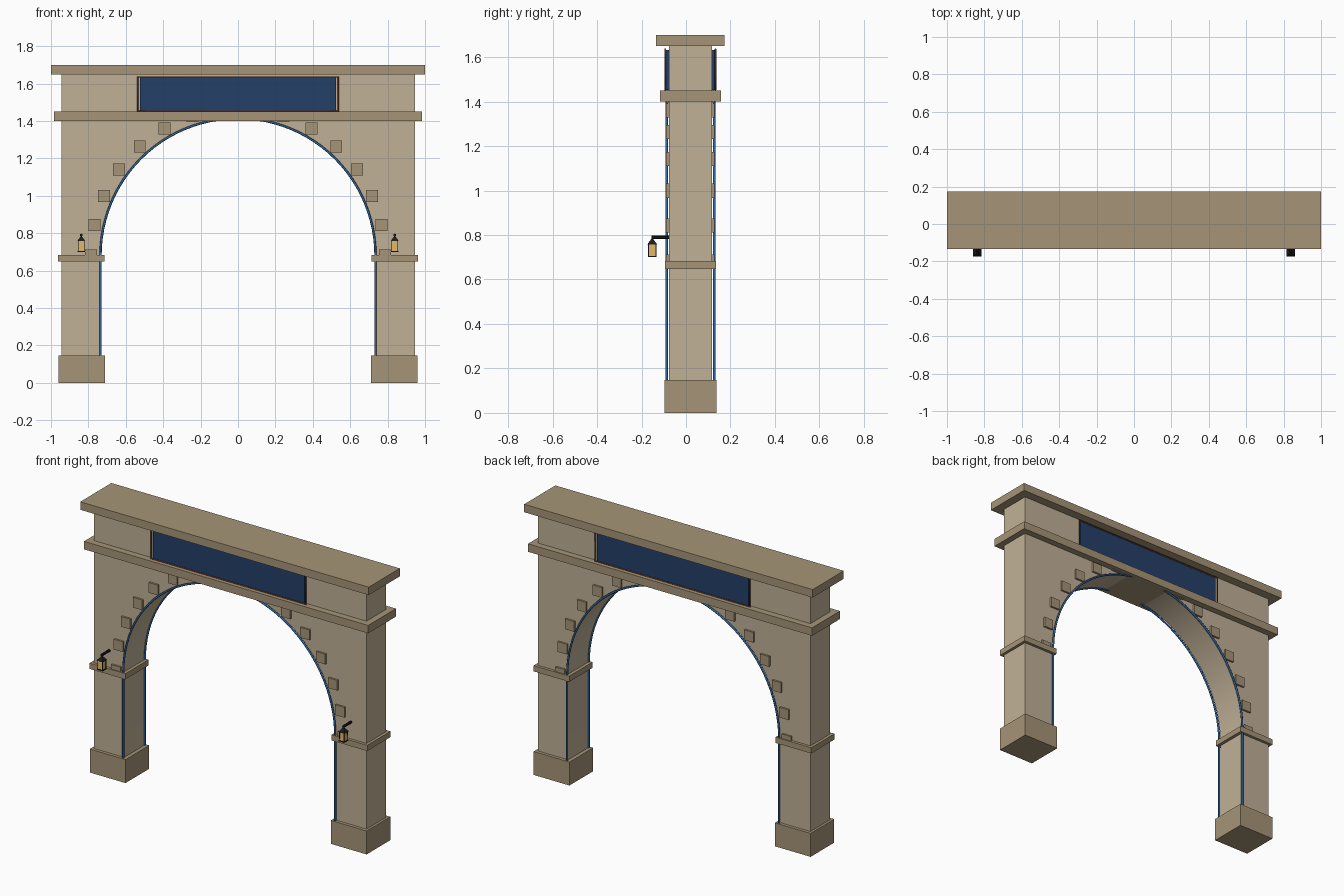
import bpy, bmesh, math
from mathutils import Vector

if "Cube" in bpy.data.objects:
    bpy.data.objects.remove(bpy.data.objects["Cube"])

CY = 0.02                 # depth centre of the masonry
SPRING, R = 0.68, 0.735   # arch springing height and radius
HALF = 0.097              # half depth of the wall


def material(name, rgb):
    m = bpy.data.materials.new(name)
    m.diffuse_color = (*rgb, 1)
    m.use_nodes = True
    m.node_tree.nodes["Principled BSDF"].inputs["Base Color"].default_value = m.diffuse_color
    return m


STONE = material("stone", (0.53, 0.44, 0.31))
TRIM = material("trim_stone", (0.38, 0.30, 0.185))
NAVY = material("navy", (0.018, 0.05, 0.14))
BLUE = material("blue_trim", (0.03, 0.13, 0.33))
RED = material("red_frame", (0.27, 0.06, 0.03))
DARK = material("dark_metal", (0.012, 0.012, 0.012))
GLASS = material("amber_glass", (0.75, 0.47, 0.14))


def finish(name, bm, mat):
    bmesh.ops.recalc_face_normals(bm, faces=bm.faces)
    me = bpy.data.meshes.new(name)
    bm.to_mesh(me)
    bm.free()
    ob = bpy.data.objects.new(name, me)
    bpy.context.collection.objects.link(ob)
    me.materials.append(mat)
    return ob


def box(name, x, y, z, mat):
    """Box from (min, max) pairs."""
    bm = bmesh.new()
    bmesh.ops.create_cube(bm, size=1)
    for v in bm.verts:
        v.co = Vector([(a + b) / 2 + c * (b - a)
                       for (a, b), c in zip((x, y, z), v.co)])
    return finish(name, bm, mat)


def cone(name, loc, r1, r2, h, sides, mat, axis='Z'):
    bm = bmesh.new()
    bmesh.ops.create_cone(bm, cap_ends=True, segments=sides,
                          radius1=r1, radius2=r2, depth=h)
    ob = finish(name, bm, mat)
    ob.location = loc
    if axis == 'Y':
        ob.rotation_euler.x = math.pi / 2
    elif sides == 4:
        ob.rotation_euler.z = math.pi / 4
    return ob


def tube(name, pts, radius, mat, cyclic=False):
    cu = bpy.data.curves.new(name, 'CURVE')
    cu.dimensions = '3D'
    cu.bevel_depth = radius
    cu.bevel_resolution = 2
    cu.use_fill_caps = True
    sp = cu.splines.new('POLY')
    sp.points.add(len(pts) - 1)
    for p, c in zip(sp.points, pts):
        p.co = (*c, 1)
    sp.use_cyclic_u = cyclic
    cu.materials.append(mat)
    ob = bpy.data.objects.new(name, cu)
    bpy.context.collection.objects.link(ob)
    return ob


def depth(h):
    return (CY - h, CY + h)


# Wall with arched opening
N = 48
arc = [(R * math.cos(math.pi * i / N), SPRING + R * math.sin(math.pi * i / N))
       for i in range(N + 1)]
outline = ([(0.945, 0.1), (0.945, 1.66), (-0.945, 1.66), (-0.945, 0.1), (-R, 0.1)]
           + arc[::-1] + [(R, 0.1)])
bm = bmesh.new()
face = bm.faces.new([bm.verts.new((x, CY - HALF, z)) for x, z in outline])
ext = bmesh.ops.extrude_face_region(bm, geom=[face])
bmesh.ops.translate(bm, vec=(0, 2 * HALF, 0),
                    verts=[g for g in ext["geom"] if isinstance(g, bmesh.types.BMVert)])
bmesh.ops.triangulate(bm, faces=[f for f in bm.faces if len(f.verts) > 4])
wall = finish("arch_wall", bm, STONE)
bpy.context.view_layer.objects.active = wall
wall.select_set(True)
bpy.ops.object.shade_smooth_by_angle(angle=math.radians(30))

# Horizontal mouldings
box("cornice_band", (-0.985, 0.985), depth(0.138), (1.40, 1.45), TRIM)
box("top_cap", (-1, 1), depth(0.154), (1.65, 1.70), TRIM)

for s, side in ((-1, "left"), (1, "right")):
    # Pier base and impost
    box(side + "_plinth", sorted((s * 0.712, s * 0.96)), depth(0.117), (0, 0.147), TRIM)
    box(side + "_impost", sorted((s * 0.715, s * 0.963)), depth(0.115), (0.648, 0.684), TRIM)

    # Lantern on a bracket
    x, y = s * 0.838, -0.152
    cone(side + "_lantern_bracket", (x, -0.115, 0.79), 0.008, 0.008, 0.08, 10, DARK, 'Y')
    cone(side + "_lantern_roof", (x, y, 0.770), 0.031, 0.006, 0.024, 4, DARK)
    cone(side + "_lantern_hook", (x, y, 0.785), 0.004, 0.004, 0.012, 8, DARK)
    cone(side + "_lantern_glass", (x, y, 0.732), 0.024, 0.021, 0.056, 4, GLASS)
    box(side + "_lantern_base", (x - 0.02, x + 0.02), (y - 0.02, y + 0.02), (0.70, 0.706), DARK)
    for i in (-1, 1):
        for j in (-1, 1):
            px, py = x + i * 0.0165, y + j * 0.0165
            box(side + "_lantern_post", (px - 0.002, px + 0.002),
                (py - 0.002, py + 0.002), (0.705, 0.76), DARK)

for s, side in ((-1, "front"), (1, "back")):
    # Blue edging round the opening
    y = CY + s * 0.107
    path = [(R, y, 0.14)] + [(x, y, z) for x, z in arc] + [(-R, y, 0.14)]
    tube(side + "_arch_edging", path, 0.006, BLUE)

    # Square arch blocks
    for k in range(16):
        a = math.radians(12 * k)
        x, z = 0.785 * math.cos(a), SPRING + 0.785 * math.sin(a)
        box(side + "_arch_block", (x - 0.032, x + 0.032),
            sorted((CY + s * 0.09, CY + s * 0.109)), (z - 0.032, z + 0.032), TRIM)

    # Sign panel and its thin frame
    box(side + "_panel", (-0.525, 0.525), sorted((CY + s * 0.09, CY + s * 0.111)),
        (1.452, 1.632), NAVY)
    y = CY + s * 0.113
    tube(side + "_panel_frame", [(-0.536, y, 1.453), (0.536, y, 1.453),
         (0.536, y, 1.636), (-0.536, y, 1.636)], 0.004, RED, True)
